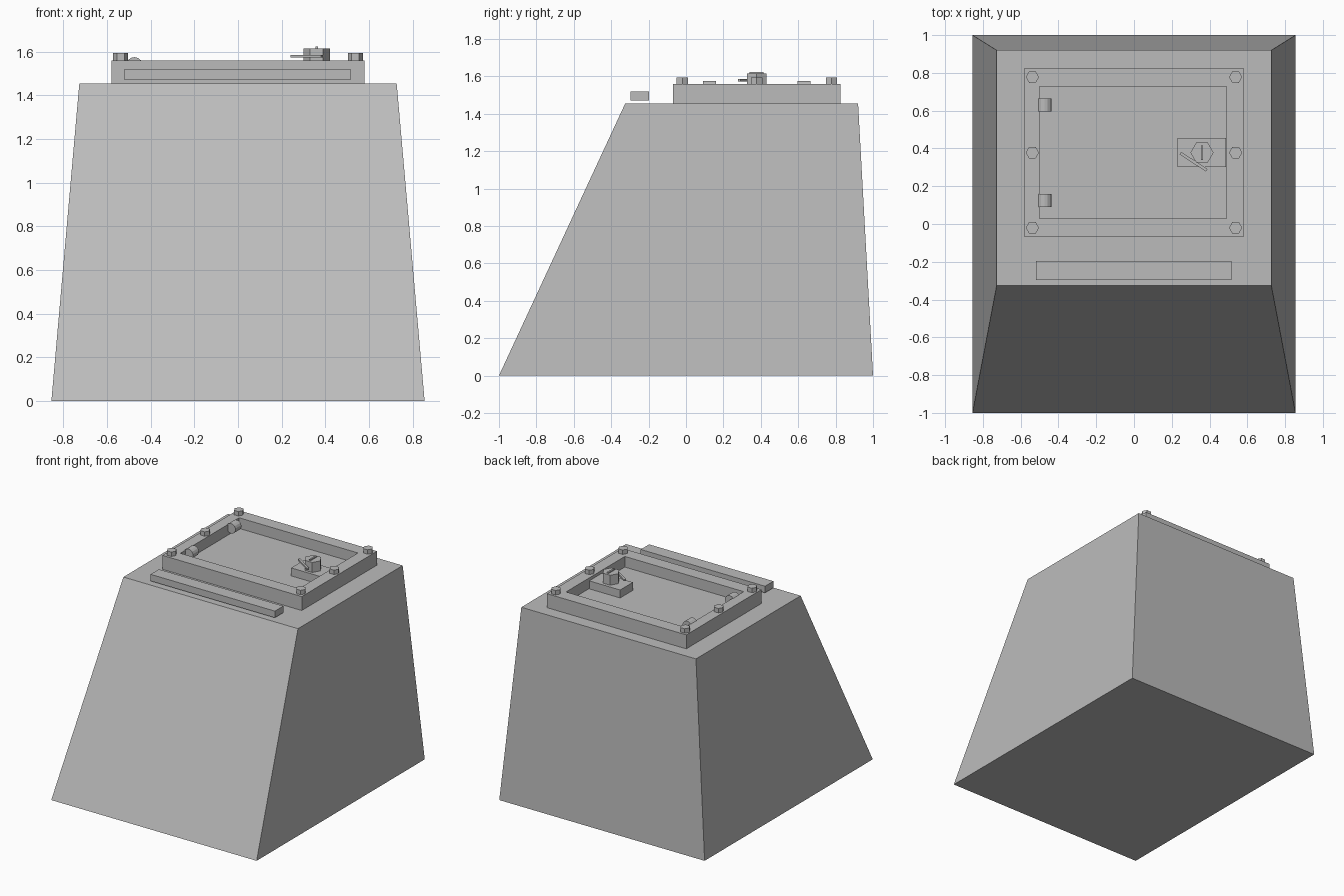
import bpy, bmesh, math
from mathutils import Matrix, Vector

if "Cube" in bpy.data.objects:
    bpy.data.objects.remove(bpy.data.objects["Cube"])

grey = bpy.data.materials.new("plain grey")
grey.diffuse_color = (0.5, 0.5, 0.5, 1)
grey.use_nodes = True
grey.node_tree.nodes["Principled BSDF"].inputs["Base Color"].default_value = grey.diffuse_color


def finish(name, bm):
    bmesh.ops.recalc_face_normals(bm, faces=bm.faces)
    me = bpy.data.meshes.new(name)
    bm.to_mesh(me)
    bm.free()
    me.materials.append(grey)
    ob = bpy.data.objects.new(name, me)
    bpy.context.collection.objects.link(ob)
    return ob


def taper(name, low, high, z0, z1):
    """Solid between two rectangles, each given as (x0, x1, y0, y1)."""
    bm = bmesh.new()
    rings = []
    for (x0, x1, y0, y1), z in ((low, z0), (high, z1)):
        rings.append([bm.verts.new((x, y, z)) for x, y in
                      ((x0, y0), (x1, y0), (x1, y1), (x0, y1))])
    a, b = rings
    bm.faces.new(a[::-1])
    bm.faces.new(b)
    for i in range(4):
        j = (i + 1) % 4
        bm.faces.new((a[i], a[j], b[j], b[i]))
    return finish(name, bm)


def box(name, rect, z0, z1):
    return taper(name, rect, rect, z0, z1)


def prism(name, centre, radius, depth, sides, rot=None):
    bm = bmesh.new()
    m = Matrix.Translation(centre) @ (rot or Matrix())
    bmesh.ops.create_cone(bm, cap_ends=True, segments=sides, radius1=radius,
                          radius2=radius, depth=depth, matrix=m)
    return finish(name, bm)


# Tapered body with a strongly sloping front
taper("body", (-0.855, 0.855, -1, 1), (-0.727, 0.727, -0.325, 0.92), 0, 1.455)

# Raised rectangular frame around the door
bm = bmesh.new()
outer = [(-0.58, -0.07), (0.58, -0.07), (0.58, 0.825), (-0.58, 0.825)]
inner = [(-0.5, 0.028), (0.49, 0.028), (0.49, 0.727), (-0.5, 0.727)]
loops = [[bm.verts.new((x, y, z)) for x, y in pts] for pts, z in
         ((outer, 1.455), (outer, 1.56), (inner, 1.56), (inner, 1.455))]
for k in range(4):
    a, b = loops[k], loops[(k + 1) % 4]
    for i in range(4):
        j = (i + 1) % 4
        bm.faces.new((a[i], a[j], b[j], b[i]))
finish("door_frame", bm)

# Recessed door and the front strip hovering just above the body
box("door_panel", (-0.5, 0.49, 0.028, 0.727), 1.455, 1.48)
box("front_strip", (-0.52, 0.515, -0.297, -0.197), 1.47, 1.52)

# Six hexagonal bolts
for sx in (-1, 1):
    for y in (-0.02, 0.378, 0.778):
        prism("frame_bolt", (sx * 0.538, y, 1.576), 0.035, 0.034, 6,
              Matrix.Rotation(math.radians(30), 4, 'Z'))
        # pointed ends of each hexagon lie along x
        ob = bpy.context.collection.objects[-1]
        c = Vector((sx * 0.538, y, 0))
        ob.data.transform(Matrix.Translation(c) @ Matrix.Rotation(math.radians(60), 4, 'Z')
                          @ Matrix.Translation(-c))

# Two hinge barrels lying along y
for y in (0.125, 0.63):
    prism("hinge_barrel", (-0.475, y, 1.537), 0.038, 0.07, 14,
          Matrix.Rotation(math.radians(90), 4, 'X'))

# Latch: block, hexagonal knob, ridge and thin angled lever
box("latch_block", (0.23, 0.487, 0.303, 0.455), 1.48, 1.54)
prism("latch_knob", (0.36, 0.378, 1.5775), 0.061, 0.075, 6,
      Matrix.Rotation(math.radians(90), 4, 'Z'))
box("knob_ridge", (0.354, 0.366, 0.34, 0.415), 1.61, 1.624)
lever = box("latch_lever", (-0.083, 0.083, -0.008, 0.008), 1.573, 1.586)
lever.data.transform(Matrix.Translation((0.315, 0.33, 0)) @
                     Matrix.Rotation(math.radians(-33), 4, 'Z'))
